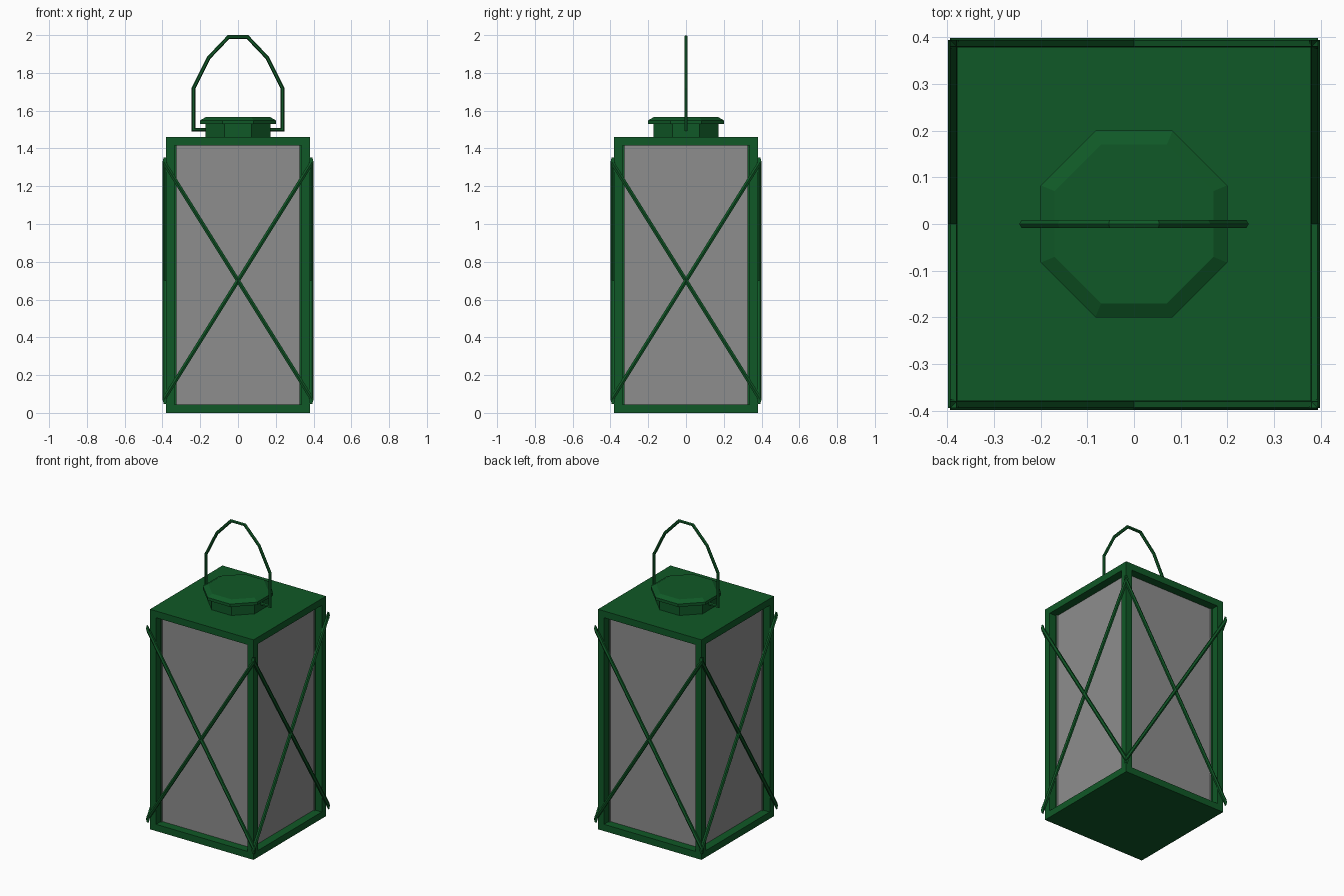
import bpy, bmesh, math
from mathutils import Vector, Matrix

if "Cube" in bpy.data.objects:
    bpy.data.objects.remove(bpy.data.objects["Cube"])


def material(name, rgb):
    m = bpy.data.materials.new(name)
    m.diffuse_color = (*rgb, 1)
    m.use_nodes = True
    m.node_tree.nodes["Principled BSDF"].inputs["Base Color"].default_value = m.diffuse_color
    return m


GREEN = material("dark green metal", (0.005, 0.099, 0.020))
GLASS = material("grey glass", (0.27, 0.27, 0.27))


def finish(name, bm, *mats):
    bmesh.ops.recalc_face_normals(bm, faces=bm.faces)
    me = bpy.data.meshes.new(name)
    bm.to_mesh(me)
    bm.free()
    for m in mats:
        me.materials.append(m)
    ob = bpy.data.objects.new(name, me)
    bpy.context.collection.objects.link(ob)
    return ob


def loft(bm, rings):
    """Skin a list of equal-length rings and cap both ends."""
    vs = [[bm.verts.new(p) for p in r] for r in rings]
    n = len(vs[0])
    for a, b in zip(vs, vs[1:]):
        for i in range(n):
            bm.faces.new((a[i], a[(i + 1) % n], b[(i + 1) % n], b[i]))
    bm.faces.new(vs[0])
    bm.faces.new(vs[-1])


# Lantern body: box with a recessed glass pane on each side
bm = bmesh.new()
bmesh.ops.create_cube(bm, size=1, matrix=Matrix.Translation((0, 0, 0.73))
                      @ Matrix.Diagonal((0.76, 0.76, 1.46, 1)))
sides = [f for f in bm.faces if abs(f.normal.z) < 0.5]
bmesh.ops.inset_individual(bm, faces=sides, thickness=0.063)
normals = [f.normal.copy() for f in sides]
panes = bmesh.ops.extrude_discrete_faces(bm, faces=sides)["faces"]
for f, n in zip(panes, normals):
    bmesh.ops.translate(bm, verts=f.verts, vec=-0.055 * n)
    f.material_index = 1
finish("lantern_body", bm, GREEN, GLASS)


# Octagonal cap: neck and bevelled lid
def octagon(apothem, z):
    r = apothem / math.cos(math.pi / 8)
    return [(r * math.cos((i + .5) * math.pi / 4),
             r * math.sin((i + .5) * math.pi / 4), z) for i in range(8)]


for name, rings in (("cap_neck", [(0.173, 1.45), (0.173, 1.53)]),
                    ("cap_lid", [(0.2, 1.53), (0.2, 1.549), (0.17, 1.566)])):
    bm = bmesh.new()
    loft(bm, [octagon(a, z) for a, z in rings])
    finish(name, bm, GREEN)

# Carrying handle: mitred six-sided rod along a bent path
half = [(0.16, 1.499), (0.236, 1.499), (0.236, 1.717), (0.155, 1.88), (0.05, 1.99)]
path = [Vector((-x, 0, z)) for x, z in half] + [Vector((x, 0, z)) for x, z in half[::-1]]
rings = []
for i, p in enumerate(path):
    d1 = (p - path[max(i - 1, 0)]).normalized()
    d2 = (path[min(i + 1, len(path) - 1)] - p).normalized()
    t = (d1 + d2).normalized()
    side = Vector((-t.z, 0, t.x)) / max(t.dot(d1), t.dot(d2))
    rings.append([p + 0.01 * (math.cos(a) * side + math.sin(a) * Vector((0, 1, 0)))
                  for a in (k * math.pi / 3 for k in range(6))])
bm = bmesh.new()
loft(bm, rings)
finish("handle", bm, GREEN)

# Crossed guard rods on the four sides, ends cut square to the corners
for k, side in enumerate(("front", "right", "back", "left")):
    for s, lean in ((1, "rising"), (-1, "falling")):
        bm = bmesh.new()
        loft(bm, [[(x, -0.387 + 0.012 * math.cos(a), 0.70 + s * x * 1.6 + 0.023 * math.sin(a))
                   for a in (j * math.pi / 3 for j in range(6))] for x in (-0.395, 0.395)])
        bm.transform(Matrix.Rotation(k * math.pi / 2, 4, 'Z'))
        finish(f"{side}_{lean}_rod", bm, GREEN)
